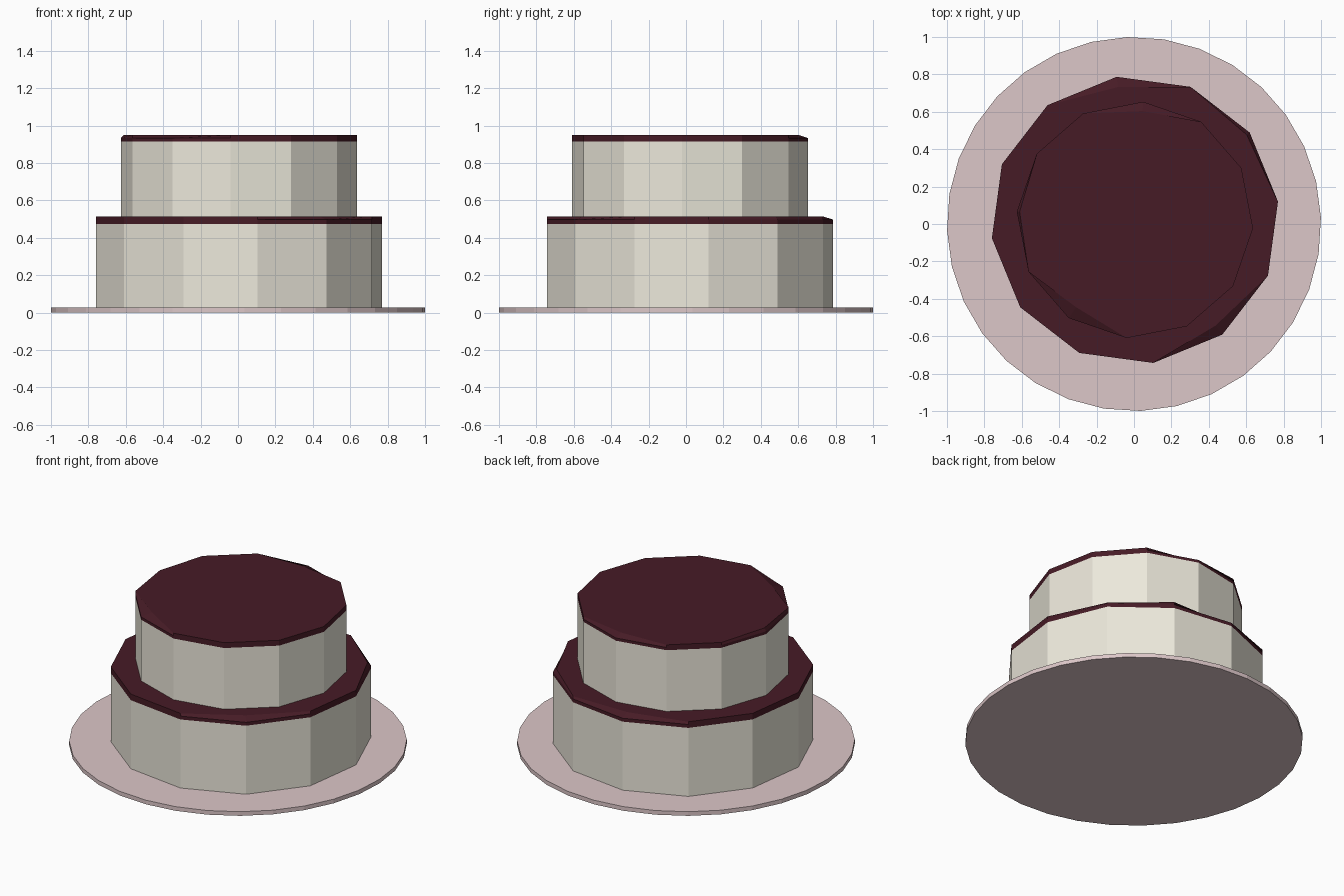
import bpy
from math import cos, sin, radians, tau

if "Cube" in bpy.data.objects:
    bpy.data.objects.remove(bpy.data.objects["Cube"])


def material(name, colour):
    m = bpy.data.materials.new(name)
    m.diffuse_color = (*colour, 1)
    m.use_nodes = True
    m.node_tree.nodes["Principled BSDF"].inputs["Base Color"].default_value = m.diffuse_color
    return m


def ring(radius, z, sides, phase, centre, insets={}):
    """One polygon loop; insets pull single corners inward."""
    pts = []
    for k in range(sides):
        a = radians(phase) + tau * k / sides
        r = radius - insets.get(k, 0)
        pts.append((centre[0] + r * cos(a), centre[1] + r * sin(a), z))
    return pts


def stack(name, rings, mat):
    """Closed solid lofted through a list of loops, bottom to top."""
    n = len(rings[0])
    verts = [p for loop in rings for p in loop]
    faces = [tuple(reversed(range(n))),
             tuple(range(len(verts) - n, len(verts)))]
    for i in range(len(rings) - 1):
        for k in range(n):
            j = (k + 1) % n
            faces.append((i * n + k, i * n + j, (i + 1) * n + j, (i + 1) * n + k))
    mesh = bpy.data.meshes.new(name)
    mesh.from_pydata(verts, [], faces)
    mesh.update()
    obj = bpy.data.objects.new(name, mesh)
    bpy.context.collection.objects.link(obj)
    mesh.materials.append(mat)
    return obj


pink = material("plate_pink", (0.72, 0.57, 0.58))
cream = material("sponge_cream", (0.84, 0.81, 0.71))
cherry = material("icing_dark_red", (0.062, 0.011, 0.019))

# Serving plate
stack("plate", [ring(1, z, 32, 2, (0, 0)) for z in (0, 0.027)], pink)

# Cake tiers: name, radius, phase, bottom, icing bottom, icing rim, top, corner insets
tiers = [
    ("lower", 0.771, 7.3, 0.027, 0.475, 0.497, 0.515, {1: 0.02, 3: 0.055, 10: 0.06}),
    ("upper", 0.633, -4.0, 0.515, 0.915, 0.933, 0.95, {3: 0.05, 6: 0.015, 8: 0.07}),
]
centre = (0.005, 0.022)
for name, r, phase, z0, z1, z2, z3, insets in tiers:
    stack(name + "_tier", [ring(r, z, 12, phase, centre) for z in (z0, z1)], cream)
    # Icing slab with a few softened corners
    stack(name + "_icing", [ring(r, z1, 12, phase, centre),
                            ring(r, z2, 12, phase, centre),
                            ring(r, z3, 12, phase, centre, insets)], cherry)
